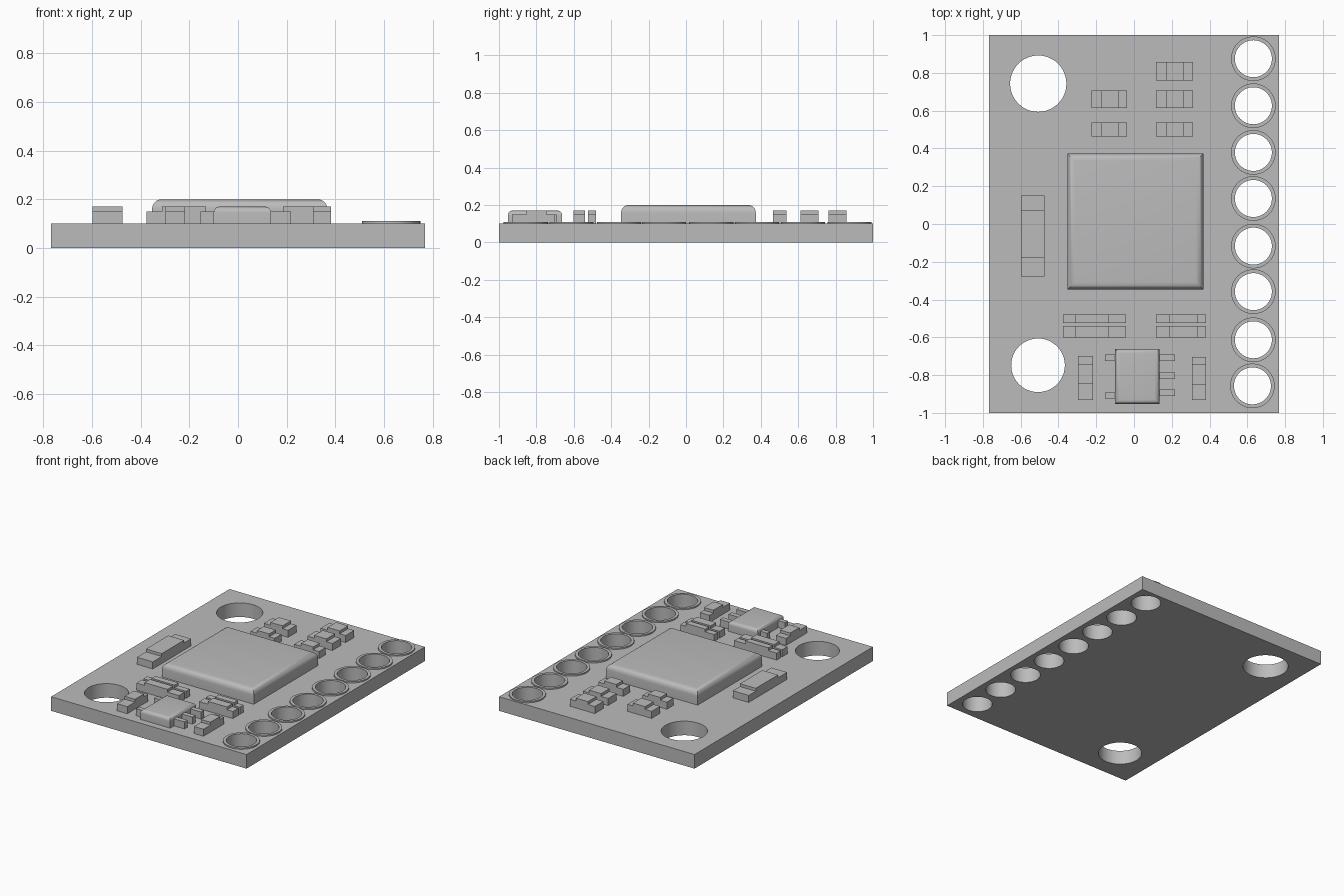
import bpy, bmesh, math

if "Cube" in bpy.data.objects:
    bpy.data.objects.remove(bpy.data.objects["Cube"])

TOP = 0.1  # board top surface

grey = bpy.data.materials.new("plain grey")
grey.diffuse_color = (0.5, 0.5, 0.5, 1)
grey.use_nodes = True
grey.node_tree.nodes["Principled BSDF"].inputs["Base Color"].default_value = grey.diffuse_color


def finish(name, bm, smooth=False):
    bmesh.ops.recalc_face_normals(bm, faces=bm.faces)
    me = bpy.data.meshes.new(name)
    bm.to_mesh(me)
    bm.free()
    ob = bpy.data.objects.new(name, me)
    bpy.context.collection.objects.link(ob)
    me.materials.append(grey)
    if smooth:
        bpy.ops.object.select_all(action='DESELECT')
        ob.select_set(True)
        bpy.context.view_layer.objects.active = ob
        bpy.ops.object.shade_smooth_by_angle(angle=math.radians(32))
    return ob


def add_box(bm, x0, x1, y0, y1, z0, z1):
    vs = bmesh.ops.create_cube(bm, size=1)['verts']
    for v in vs:
        v.co = (x0 + (v.co.x + .5) * (x1 - x0), y0 + (v.co.y + .5) * (y1 - y0),
                z0 + (v.co.z + .5) * (z1 - z0))


def circle(x, y, r, n=48):
    return [(x + r * math.cos(2 * math.pi * i / n), y + r * math.sin(2 * math.pi * i / n))
            for i in range(n)]


def plate(name, loops, z0, z1):
    """Flat plate from an outline plus hole loops."""
    cu = bpy.data.curves.new(name, 'CURVE')
    cu.dimensions, cu.fill_mode, cu.extrude = '2D', 'BOTH', (z1 - z0) / 2
    for pts in loops:
        sp = cu.splines.new('POLY')
        sp.points.add(len(pts) - 1)
        for p, (x, y) in zip(sp.points, pts):
            p.co = (x, y, 0, 1)
        sp.use_cyclic_u = True
    tmp = bpy.data.objects.new(name + "_outline", cu)
    bpy.context.collection.objects.link(tmp)
    bpy.context.view_layer.update()
    bm = bmesh.new()
    bm.from_mesh(tmp.to_mesh())
    bpy.data.objects.remove(tmp)
    bpy.data.curves.remove(cu)
    bmesh.ops.remove_doubles(bm, verts=bm.verts, dist=1e-5)
    bmesh.ops.translate(bm, verts=bm.verts, vec=(0, 0, (z0 + z1) / 2))
    return finish(name, bm, True)


# Board with mounting holes and pin holes
pins = [(0.632, y) for y in (0.875, 0.626, 0.379, 0.135, -0.117, -0.358, -0.613)] + [(0.627, -0.857)]
outline = [(-.767, -1), (.767, -1), (.767, 1), (-.767, 1)]
plate("board", [outline, circle(-.507, .743, .149), circle(-.508, -.748, .142)]
      + [circle(x, y, .098) for x, y in pins], 0, TOP)

# Solder rings round the pin holes
for i, (x, y) in enumerate(pins):
    plate(f"pin_ring_{i + 1}", [circle(x, y, .118), circle(x, y, .098)], TOP, 0.11)


# Chip bodies with rounded top edges
def chip(name, x0, x1, y0, y1, z1, r):
    bm = bmesh.new()
    add_box(bm, x0, x1, y0, y1, TOP, z1)
    edges = [e for e in bm.edges if all(v.co.z > z1 - 1e-4 for v in e.verts)]
    bmesh.ops.bevel(bm, geom=edges, offset=r, segments=6, profile=.5, affect='EDGES')
    finish(name, bm, True)


chip("main_chip", -.353, .367, -.347, .373, .2, .04)
chip("small_chip", -.10, .135, -.953, -.662, .17, .025)

# Legs of the small chip
bm = bmesh.new()
for y in (-.708, -.804, -.893):
    add_box(bm, .12, .217, y - .017, y + .017, TOP, .15)
for y in (-.708, -.907):
    add_box(bm, -.153, -.09, y - .016, y + .016, TOP, .15)
finish("small_chip_legs", bm)


# Surface components: raised middle (a..b along the long axis), lower ends
def component(name, x0, x1, y0, y1, a, b):
    bm = bmesh.new()
    if x1 - x0 > y1 - y0:
        parts = [(x0, a, y0, y1, .15), (a, b, y0, y1, .17), (b, x1, y0, y1, .15)]
    else:
        parts = [(x0, x1, y0, a, .15), (x0, x1, a, b, .17), (x0, x1, b, y1, .15)]
    for px0, px1, py0, py1, z in parts:
        add_box(bm, px0, px1, py0, py1, TOP, z)
    finish(name, bm)


component("resistor_back", .116, .312, .761, .857, .17, .265)
for i, (y0, y1) in enumerate(((.613, .708), (.464, .538))):
    component(f"resistor_right_{i + 1}", .116, .312, y0, y1, .17, .265)
    component(f"resistor_left_{i + 1}", -.226, -.037, y0, y1, -.175, -.08)
for i, (y0, y1) in enumerate(((-.523, -.48), (-.602, -.541))):
    component(f"bar_left_{i + 1}", -.376, -.042, y0, y1, -.312, -.132)
    component(f"bar_right_{i + 1}", .116, .381, y0, y1, .185, .335)
component("side_capacitor", -.598, -.474, -.279, .151, -.178, .072)
component("front_capacitor_left", -.297, -.217, -.931, -.698, -.846, -.745)
component("front_capacitor_right", .307, .381, -.931, -.703, -.853, -.745)
